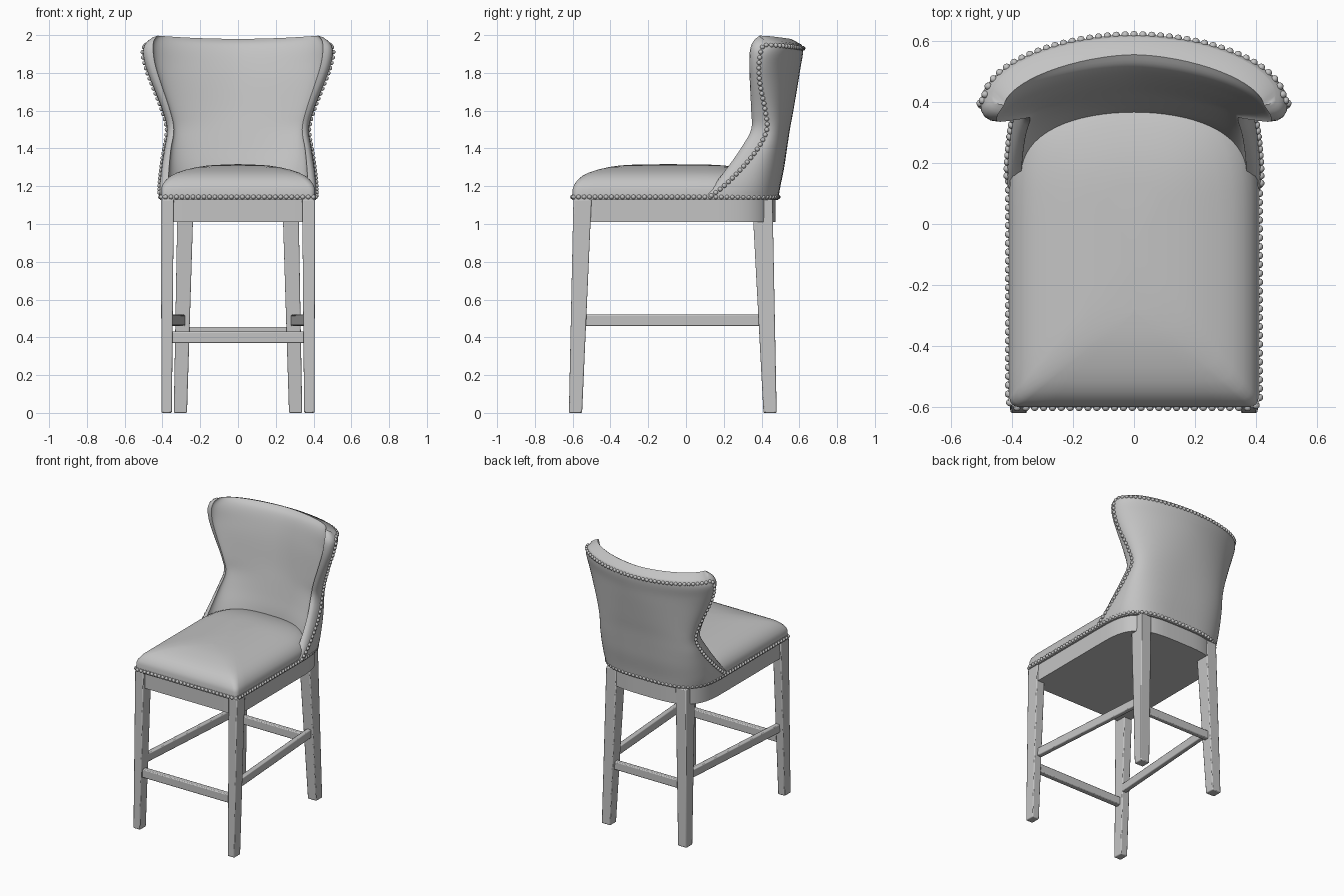
import bpy, bmesh, math
from mathutils import Vector, Matrix

if "Cube" in bpy.data.objects:
    bpy.data.objects.remove(bpy.data.objects["Cube"])

grey = bpy.data.materials.new("soft grey")
grey.diffuse_color = (0.55, 0.55, 0.55, 1)
grey.use_nodes = True
grey.node_tree.nodes["Principled BSDF"].inputs["Base Color"].default_value = grey.diffuse_color


def finish(bm, name, angle=40):
    bmesh.ops.recalc_face_normals(bm, faces=bm.faces)
    me = bpy.data.meshes.new(name)
    bm.to_mesh(me)
    bm.free()
    me.materials.append(grey)
    ob = bpy.data.objects.new(name, me)
    bpy.context.collection.objects.link(ob)
    bpy.context.view_layer.objects.active = ob
    ob.select_set(True)
    bpy.ops.object.shade_smooth_by_angle(angle=math.radians(angle))
    ob.select_set(False)
    return ob


def loft(bm, rings):
    """Skin a stack of closed rings with the same point count."""
    vs = [[bm.verts.new(p) for p in r] for r in rings]
    n = len(vs[0])
    for a, b in zip(vs, vs[1:]):
        for i in range(n):
            j = (i + 1) % n
            bm.faces.new((a[i], a[j], b[j], b[i]))
    return vs


def fan(bm, ring, point):
    c = bm.verts.new(point)
    for i in range(len(ring)):
        bm.faces.new((ring[i], ring[(i + 1) % len(ring)], c))


def arc(w, y0, yb, n, count):
    """Half superellipse from +w over the back to -w."""
    pts = []
    for i in range(count + 1):
        t = math.pi * i / count
        c, s = math.cos(t), max(math.sin(t), 0)
        pts.append((math.copysign(w * abs(c) ** (2 / n), c),
                    y0 + (yb - y0) * s ** (2 / n)))
    return pts


def outline(w, front, y0, yb, n, r=0.03):
    """Seat plan: rounded back, straight sides, small front corners."""
    pts = arc(w, y0, yb, n, 40)
    left = [(-w, y0 + (front + r - y0) * k / 8) for k in range(1, 8)]
    left += [(-w + r - r * math.cos(a), front + r - r * math.sin(a))
             for a in (math.pi / 2 * k / 4 for k in range(5))]
    left += [((-w + r) * (1 - k / 4), front) for k in range(1, 4)]
    return pts + left + [(0, front)] + [(-x, y) for x, y in reversed(left)]


def at(ring, z):
    return [(x, y, z) for x, y in ring]


# Back shell levels: z, outer half width, outer edge y, outer rear y, outer
# roundness, inner half width, inner edge y, inner rear y, inner roundness
LEVELS = [
    (1.14, .415, .12, .49, 3.5, .37, .08, .36, 2.0),
    (1.20, .415, .20, .50, 3.3, .37, .14, .36, 2.0),
    (1.30, .405, .30, .52, 3.0, .365, .22, .37, 2.0),
    (1.40, .390, .38, .535, 2.7, .355, .29, .39, 2.0),
    (1.50, .376, .428, .55, 2.4, .34, .345, .41, 1.9),
    (1.60, .400, .42, .568, 2.2, .36, .345, .43, 1.8),
    (1.75, .456, .392, .592, 2.0, .41, .338, .455, 1.7),
    (1.85, .490, .386, .606, 1.9, .44, .335, .475, 1.7),
    (1.93, .504, .395, .618, 1.9, .45, .34, .497, 1.7),
    (1.975, .490, .41, .62, 1.9, .445, .36, .52, 1.7),
    (2.00, .462, .42, .612, 1.9, .425, .39, .555, 1.7),
]
STEPS, N = 4, 32


def spline(k, u):
    g = lambda i: LEVELS[min(max(i, 0), len(LEVELS) - 1)]
    return [b + .5 * u * (c - a + u * (2 * a - 5 * b + 4 * c - d
            + u * (3 * (b - c) + d - a)))
            for a, b, c, d in zip(g(k - 1), g(k), g(k + 1), g(k + 2))]


def section(z, w, ye, yb, no, wi, yf, yi, ni):
    """Closed plan: outer face, rolled edge, inner face, rolled edge."""
    roll = []
    for u in (.25, .5, .75):
        roll.append(((1 - u * u) * w + u * u * wi,
                     (1 - u) ** 2 * ye + (1 - (1 - u) ** 2) * yf))
    outer, inner = arc(w, ye, yb, no, N), arc(wi, yf, yi, ni, N)
    ring = ([(x, y, 1) for x, y in outer]
            + [(-x, y, .6 - .2 * i) for i, (x, y) in enumerate(roll)]
            + [(x, y, 0) for x, y in reversed(inner)]
            + [(x, y, .2 + .2 * i) for i, (x, y) in enumerate(reversed(roll))])
    f = (max(z - 1.5, 0) / .5) ** 2
    return [Vector((x, y, z - f * (.02 * (1 - (x / w) ** 2) + .03 * o)))
            for x, y, o in ring]


rings = [section(*spline(k, s / STEPS))
         for k in range(len(LEVELS) - 1) for s in range(STEPS)]
rings.append(section(*LEVELS[-1]))
bm = bmesh.new()
skin = loft(bm, rings)
for ring in (skin[0], skin[-1]):
    inn = list(reversed(ring[N + 4:2 * N + 5]))
    for i in range(N):
        bm.faces.new((ring[i], ring[i + 1], inn[i + 1], inn[i]))
    bm.faces.new([ring[N], *ring[N + 1:N + 4], inn[N]])
    bm.faces.new([inn[0], *ring[2 * N + 5:], ring[0]])
finish(bm, "backrest", 50)

# Domed seat cushion
bm = bmesh.new()
prof = [(0, 1.14), (0, 1.185), (.008, 1.208), (.025, 1.232), (.05, 1.254),
        (.085, 1.272), (.13, 1.287), (.19, 1.301), (.25, 1.31), (.32, 1.314)]
vs = loft(bm, [at(outline(.408 - d, -.6 + d, .05, .45 - d, 3,
                          .03 + d * .2), z) for d, z in prof])
fan(bm, vs[-1], (0, -.1, 1.317))
finish(bm, "seat_cushion", 60)

# Upholstered seat rim and the frame under it
for name, w, front, back, z0, z1 in (("seat_rim", .412, -.602, .487, 1.128, 1.156),
                                     ("seat_frame", .398, -.575, .475, 1.01, 1.13)):
    bm = bmesh.new()
    o = outline(w, front, .1, back, 3.5)
    vs = loft(bm, [at(o, z0), at(o, z1)])
    fan(bm, vs[0], (0, 0, z0))
    fan(bm, vs[1], (0, 0, z1))
    finish(bm, name)


def nails(name, path, step=.029, r=.0125):
    """Round nail heads evenly spaced along a path."""
    bm = bmesh.new()
    lens = [(b - a).length for a, b in zip(path, path[1:])]
    count = round(sum(lens) / step)
    step, k, done = sum(lens) / count, 0, 0
    for i in range(count):
        while k < len(lens) - 1 and done + lens[k] < i * step:
            done += lens[k]
            k += 1
        p = path[k].lerp(path[k + 1], (i * step - done) / lens[k])
        bmesh.ops.create_icosphere(bm, subdivisions=2, radius=r,
                                   matrix=Matrix.Translation(p))
    finish(bm, name, 60)


rim = [Vector(p) for p in at(outline(.411, -.601, .1, .488, 3.5), 1.143)]
nails("seat_nails", rim + rim[:1])
top = len(rings) - 5
nails("backrest_nails", [r[0] for r in rings[1:top]] + rings[top][:N + 1]
      + [r[N] for r in reversed(rings[1:top])])


def beam(name, a, b):
    """Tapered bar between two four-cornered ends."""
    bm = bmesh.new()
    vs = loft(bm, [a, b])
    for ring in vs:
        bm.faces.new(ring)
    ob = finish(bm, name, 30)
    m = ob.modifiers.new("soft edges", 'BEVEL')
    m.width, m.segments = .006, 2


def flat(x0, x1, y0, y1, z):
    return [(x0, y0, z), (x1, y0, z), (x1, y1, z), (x0, y1, z)]


def upright(x, y, z0, z1, t, along_x):
    h = t / 2
    if along_x:
        return [(x, y - h, z0), (x, y + h, z0), (x, y + h, z1), (x, y - h, z1)]
    return [(x - h, y, z0), (x + h, y, z0), (x + h, y, z1), (x - h, y, z1)]


# Legs and side stretchers
for s, side in ((-1, "left"), (1, "right")):
    beam("front_leg_" + side, flat(s * .35, s * .405, -.62, -.55, 0),
         flat(s * .34, s * .408, -.596, -.5, 1.13))
    beam("back_leg_" + side, flat(s * .27, s * .34, .41, .48, 0),
         flat(s * .235, s * .32, .35, .458, 1.13))
    beam("side_stretcher_" + side, upright(s * .365, -.56, .46, .52, .035, False),
         upright(s * .295, .43, .46, .52, .035, False))

# Front and back stretchers
beam("front_stretcher", upright(-.36, -.575, .37, .43, .04, True),
     upright(.36, -.575, .37, .43, .04, True))
beam("back_stretcher", upright(-.29, .43, .395, .455, .035, True),
     upright(.29, .43, .395, .455, .035, True))
